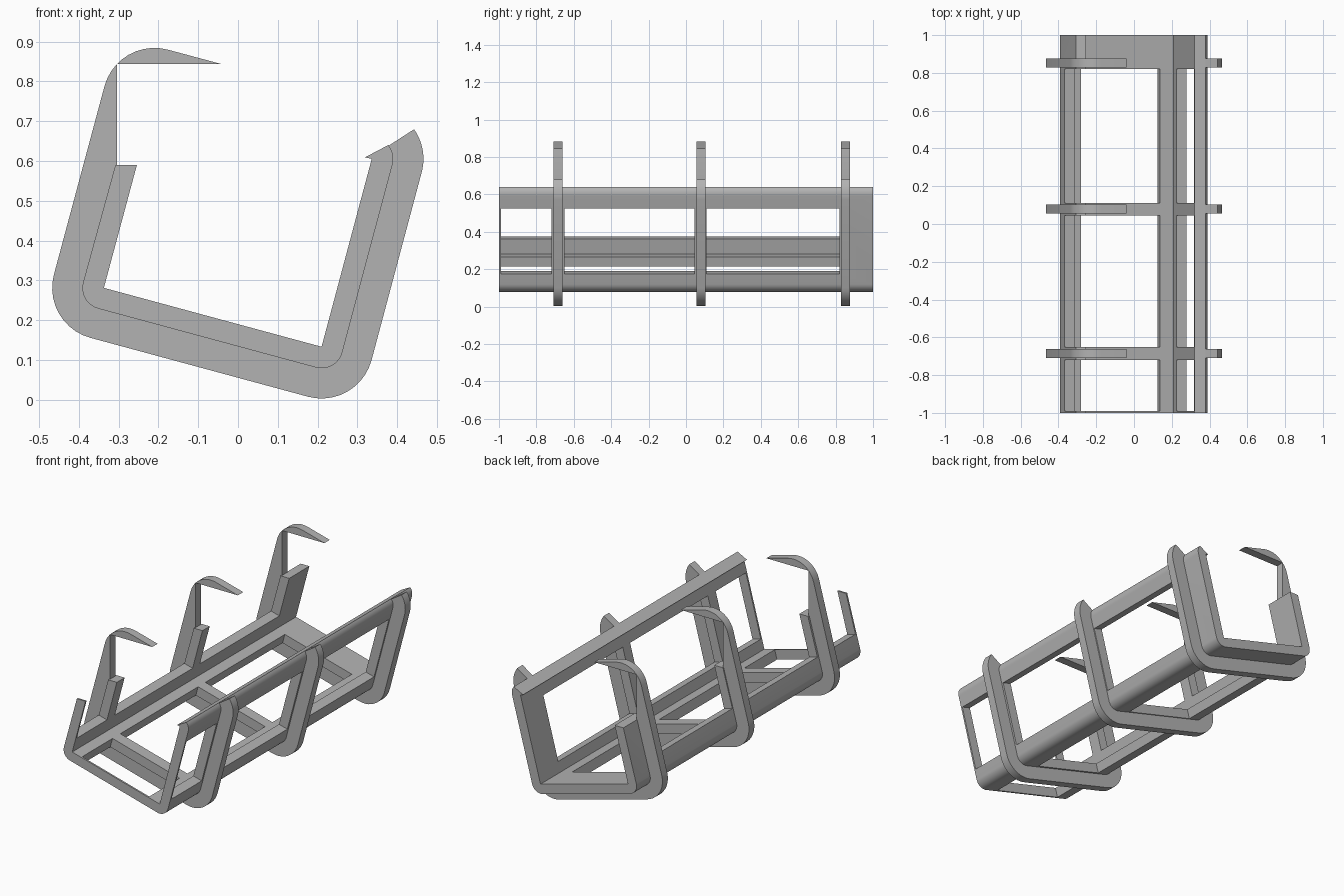
import bpy, bmesh, math
from mathutils import Vector

if "Cube" in bpy.data.objects:
    bpy.data.objects.remove(bpy.data.objects["Cube"], do_unlink=True)

grey = bpy.data.materials.new("plain grey")
grey.use_nodes = True
grey.diffuse_color = (0.45, 0.45, 0.45, 1)
grey.node_tree.nodes["Principled BSDF"].inputs["Base Color"].default_value = grey.diffuse_color


def arc(centre, radius, start, end, steps=10):
    """Points of an arc in the xz plane, angles in degrees."""
    angles = [math.radians(start + (end - start) * i / steps) for i in range(steps + 1)]
    return [centre + radius * Vector((math.cos(a), math.sin(a))) for a in angles]


def prisms(name, outline_spans):
    """One object made of xz outlines, each extruded between two y values."""
    bm = bmesh.new()
    for outline, (y0, y1) in outline_spans:
        face = bm.faces.new([bm.verts.new((p[0], y0, p[1])) for p in outline])
        extruded = bmesh.ops.extrude_face_region(bm, geom=[face], use_keep_orig=True)["geom"]
        verts = [v for v in extruded if isinstance(v, bmesh.types.BMVert)]
        bmesh.ops.translate(bm, verts=verts, vec=(0, y1 - y0, 0))
    bmesh.ops.recalc_face_normals(bm, faces=bm.faces)
    mesh = bpy.data.meshes.new(name)
    bm.to_mesh(mesh)
    bm.free()
    mesh.materials.append(grey)
    obj = bpy.data.objects.new(name, mesh)
    bpy.context.collection.objects.link(obj)
    return obj


def activate(obj):
    bpy.ops.object.select_all(action='DESELECT')
    obj.select_set(True)
    bpy.context.view_layer.objects.active = obj


# Inner corners of the tilted channel, shared by the shell and the ribs
left_corner = Vector((-0.337, 0.281))
right_corner = Vector((0.21, 0.133))
right_top = Vector((0.336, 0.605))
hook_centre = Vector((-0.21, 0.754))


def bends(radius, lip_angle):
    return (arc(left_corner, radius, 165, 255) + arc(right_corner, radius, 255, 345)
            + arc(right_top, radius, -15, lip_angle))


# Channel shell with a small inward lip on the right wall
shell_outline = ([Vector((-0.254, 0.59)), Vector((-0.308, 0.59))] + bends(0.054, 40)
                 + [Vector((0.319, 0.609)), right_top, right_corner, left_corner])
shell = prisms("channel_shell", [(shell_outline, (-1, 1))])


# Window openings between the ribs, square to each wall
def opening(start, end, d0, d1):
    along = (end - start).normalized()
    across = Vector((-along.y, along.x)) * 0.08
    a, b = start + along * d0, start + along * d1
    return [a - across, b - across, b + across, a + across]


wall_up = right_top - right_corner
openings = [opening(left_corner, right_corner, 0.058, 0.492),
            opening(left_corner, left_corner + wall_up, 0.083, 0.5),
            opening(right_corner, right_top, 0.058, 0.42)]
bays = [(-0.99, -0.72), (-0.65, 0.045), (0.11, 0.82)]
cutter = prisms("window_cutter", [(o, bay) for o in openings for bay in bays])
cutter.hide_render = True

cut = shell.modifiers.new("windows", 'BOOLEAN')
cut.operation = 'DIFFERENCE'
cut.solver = 'EXACT'
cut.object = cutter
activate(shell)
bpy.ops.object.modifier_apply(modifier=cut.name)
bpy.data.objects.remove(cutter, do_unlink=True)

# Ribs wrapped round the shell, each ending in a pointed hook
rib_outline = ([Vector((-0.04, 0.843))] + arc(hook_centre, 0.13, 75, 165) + bends(0.13, 35)
               + bends(0.04, 40)[::-1] + [Vector((-0.304, 0.57)), Vector((-0.304, 0.843))])
ribs = [prisms(name + "_rib", [(rib_outline, (y - 0.024, y + 0.024))])
        for name, y in (("front", -0.685), ("middle", 0.08), ("rear", 0.853))]

# Smooth bends, crisp edges
for obj in [shell] + ribs:
    activate(obj)
    bpy.ops.object.shade_smooth_by_angle(angle=math.radians(30))
